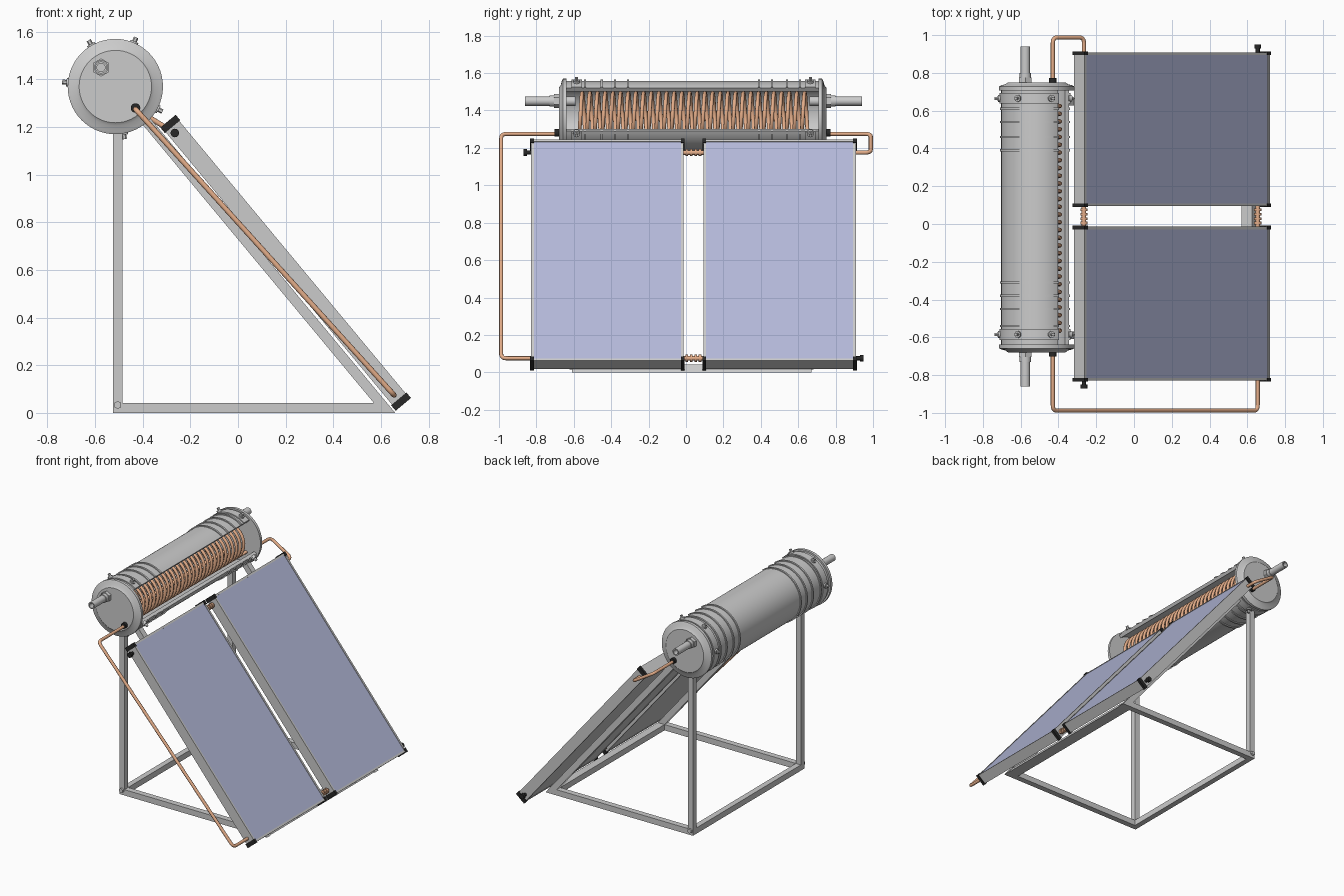
import bpy, bmesh
from math import sin, cos, radians, pi
from mathutils import Vector

if "Cube" in bpy.data.objects:
    bpy.data.objects.remove(bpy.data.objects["Cube"])


def material(name, rgb):
    m = bpy.data.materials.new(name)
    m.diffuse_color = (*rgb, 1)
    m.use_nodes = True
    m.node_tree.nodes["Principled BSDF"].inputs["Base Color"].default_value = m.diffuse_color
    return m


COPPER = material("copper", (0.78, 0.42, 0.25))
BLACK = material("black_rubber", (0.02, 0.02, 0.02))
GLASS = material("blue_glass", (0.46, 0.49, 0.70))
CX, CZ = -0.515, 1.37          # tank axis runs along y
Y0, Y1 = -0.65, 0.72           # tank shell ends
CUT = (53, 335)                # shell angles left around the cutaway


def finish(bm, name, mat=None):
    bmesh.ops.remove_doubles(bm, verts=bm.verts, dist=1e-5)
    bmesh.ops.recalc_face_normals(bm, faces=bm.faces)
    me = bpy.data.meshes.new(name)
    bm.to_mesh(me)
    bm.free()
    me.shade_smooth()
    me.set_sharp_from_angle(angle=radians(32))
    if mat:
        me.materials.append(mat)
    ob = bpy.data.objects.new(name, me)
    bpy.context.collection.objects.link(ob)
    return ob


def prism(name, pts, y0, y1, mat=None):
    """xz polygon extruded along y"""
    bm = bmesh.new()
    a = [bm.verts.new((x, y0, z)) for x, z in pts]
    b = [bm.verts.new((x, y1, z)) for x, z in pts]
    bm.faces.new(a)
    bm.faces.new(b)
    for i in range(len(a)):
        j = (i + 1) % len(a)
        bm.faces.new((a[i], a[j], b[j], b[i]))
    return finish(bm, name, mat)


def revolve(name, prof, arc=(0, 360), c=(CX, CZ), steps=56, mat=None):
    """(radius, y) closed profile swept around an axis parallel to y"""
    bm = bmesh.new()
    rows = []
    for i in range(steps + 1):
        a = radians(arc[0] + (arc[1] - arc[0]) * i / steps)
        rows.append([bm.verts.new((c[0] + r * cos(a), y, c[1] + r * sin(a))) for r, y in prof])
    n = len(prof)
    for p, q in zip(rows, rows[1:]):
        for k in range(n):
            m = (k + 1) % n
            if prof[k][0] or prof[m][0]:
                bm.faces.new((p[k], p[m], q[m], q[k]))
    if arc[1] - arc[0] < 360:
        bm.faces.new(rows[0])
        bm.faces.new(rows[-1])
    return finish(bm, name, mat)


def ring(name, r0, r1, y0, y1, **kw):
    return revolve(name, [(r0, y0), (r1, y0), (r1, y1), (r0, y1)], **kw)


def rod(name, p, q, r, n=16, mat=None):
    p, q = Vector(p), Vector(q)
    bm = bmesh.new()
    bmesh.ops.create_cone(bm, cap_ends=True, segments=n, radius1=r, radius2=r, depth=(q - p).length)
    rot = (q - p).to_track_quat('Z', 'Y').to_matrix().to_4x4()
    bm.transform(rot)
    bmesh.ops.translate(bm, verts=bm.verts, vec=(p + q) / 2)
    return finish(bm, name, mat)


def tube(name, pts, r, mat, fillet=0.0):
    """round pipe along a path, corners optionally rounded"""
    pts = [Vector(p) for p in pts]
    path = [pts[0]]
    for a, b, c in zip(pts, pts[1:], pts[2:]):
        if fillet:
            s, e = b + (a - b).normalized() * fillet, b + (c - b).normalized() * fillet
            path += [s * (1 - t) ** 2 + b * 2 * t * (1 - t) + e * t * t for t in (0, .2, .4, .6, .8, 1)]
        else:
            path.append(b)
    path.append(pts[-1])
    cu = bpy.data.curves.new(name, 'CURVE')
    cu.dimensions = '3D'
    cu.bevel_depth, cu.bevel_resolution, cu.use_fill_caps = r, 3, True
    sp = cu.splines.new('POLY')
    sp.points.add(len(path) - 1)
    for pt, co in zip(sp.points, path):
        pt.co = (*co, 1)
    sp.use_smooth = True
    cu.materials.append(mat)
    ob = bpy.data.objects.new(name, cu)
    bpy.context.collection.objects.link(ob)


# tank shell with cutaway, ribs and clamp bands
ring("tank_shell", 0.165, 0.188, Y0, Y1, arc=CUT)
for y in (-0.54, -0.45, -0.38, -0.31, 0.39, 0.46, 0.54, 0.61):
    ring("tank_rib", 0.18, 0.195, y - 0.006, y + 0.006, arc=CUT)
for y in (-0.585, 0.665):
    ring("clamp_band", 0.18, 0.196, y - 0.028, y + 0.028, arc=CUT)
    for deg in (67, 120, 175, 280, 332):
        d = Vector((cos(radians(deg)), 0, sin(radians(deg))))
        o = Vector((CX, y, CZ))
        rod("clamp_lug", o + d * 0.185, o + d * 0.206, 0.018)
        rod("clamp_bolt", o + d * 0.2, o + d * 0.224, 0.01, 6)

# tank ends with water pipes, nuts and copper port seals
for y, s, tip in ((Y0, -1, -0.86), (Y1, 1, 0.94)):
    revolve("tank_end", [(0, y + s * 0.03), (0.152, y + s * 0.03), (0.165, y + s * 0.02),
                         (0.188, y + s * 0.014), (0.2, y + s * 0.008), (0.2, y - s * 0.012),
                         (0.188, y - s * 0.012), (0, y - s * 0.012)])
    pc = (-0.575, 1.45)
    ring("water_pipe", 0.017, 0.025, y - s * 0.06, tip, c=pc, steps=24)
    rod("pipe_nut", (pc[0], y + s * 0.025, pc[1]), (pc[0], y + s * 0.055, pc[1]), 0.038, 6)
    rod("pipe_collar", (pc[0], y + s * 0.05, pc[1]), (pc[0], y + s * 0.08, pc[1]), 0.03, 20)
    rod("port_seal", (-0.43, y + s * 0.02, 1.28), (-0.43, y + s * 0.052, 1.28), 0.02, 20, BLACK)

# heat exchanger coil
TURNS, SEG, R = 30, 28, 0.124
coil = [(-0.43, Y0, 1.28)]
for i in range(TURNS * SEG + 1):
    a = radians(-46.6) + 2 * pi * i / SEG
    coil.append((CX + R * cos(a), -0.57 + 1.23 * i / (TURNS * SEG), CZ + R * sin(a)))
coil.append((-0.43, Y1, 1.28))
tube("heat_coil", coil, 0.0105, COPPER)

# copper lines between tank and collectors
TOP, BOT = (-0.265, 1.175), (0.655, 0.075)
tube("cold_line", [(-0.43, -0.66, 1.275), (-0.43, -0.988, 1.275),
                   (BOT[0], -0.988, BOT[1]), (BOT[0], -0.8, BOT[1])], 0.011, COPPER, 0.03)
tube("hot_line", [(-0.43, 0.73, 1.275), (-0.43, 0.988, 1.275),
                  (TOP[0], 0.988, TOP[1]), (TOP[0], 0.88, TOP[1])], 0.011, COPPER, 0.03)

# collector frame of reference: s down the slope, t outward
U, N = Vector((0.639, -0.769)), Vector((0.769, 0.639))
ORIGIN, LEN = Vector((-0.29, 1.22)), 1.534


def slab(name, s0, s1, t0, t1, y0, y1, mat=None):
    pts = [ORIGIN + U * s + N * t for s, t in ((s0, t0), (s1, t0), (s1, t1), (s0, t1))]
    return prism(name, pts, y0, y1, mat)


# two solar collectors
for y0, y1 in ((-0.828, -0.014), (0.094, 0.908)):
    w, h = 0.014, 0.037
    for a, b in ((y0, y0 + w), (y1 - w, y1)):
        slab("collector_side_rail", 0, LEN, -h, h, a, b)
    for a, b in ((0, w), (LEN - w, LEN)):
        slab("collector_end_rail", a, b, -h, h, y0 + w, y1 - w)
    slab("collector_back", w, LEN - w, -0.034, -0.026, y0 + w, y1 - w)
    slab("collector_glass", w, LEN - w, 0.026, 0.034, y0 + w, y1 - w, GLASS)
    for a, b in ((-0.006, 0.024), (LEN - 0.024, LEN + 0.006)):
        for c, d in ((y0 - 0.005, y0 + 0.014), (y1 - 0.014, y1 + 0.005)):
            slab("corner_cap", a, b, -0.042, 0.042, c, d, BLACK)

# couplings between collectors, and blanking plugs on the unused ports
for x, z in (TOP, BOT):
    rod("coupling", (x, -0.03, z), (x, 0.11, z), 0.012, 20, COPPER)
    for y in (0.005, 0.028, 0.052, 0.075):
        rod("coupling_ring", (x, y - 0.007, z), (x, y + 0.007, z), 0.019, 20, COPPER)
for (x, z), y, s in ((TOP, -0.828, -1), (BOT, 0.908, 1)):
    rod("plug_stub", (x, y - s * 0.02, z), (x, y + s * 0.03, z), 0.011, 16, BLACK)
    rod("blanking_plug", (x, y + s * 0.022, z), (x, y + s * 0.042, z), 0.018, 20, BLACK)

# stand: two side frames joined by two cross bars
B = 0.042
for y, s in ((-0.589, -1), (0.649, 1)):
    a, b = y - 0.021, y + 0.021
    prism("rear_leg", [(-0.525, 0), (-0.485, 0), (-0.485, 1.19), (-0.525, 1.19)], a, b)
    prism("base_bar", [(-0.485, 0), (0.66, 0), (0.6, B), (-0.485, B)], a, b)
    prism("sloping_bar", [(0.66, 0), (-0.375, 1.245), (-0.41, 1.222), (0.57, B)], a, b)
    rod("frame_bolt", (-0.505, y, 0.033), (-0.505, y + s * 0.034, 0.033), 0.017, 6)
prism("rear_cross_bar", [(-0.525, 0), (-0.485, 0), (-0.485, B), (-0.525, B)], -0.568, 0.628)
prism("front_cross_bar", [(0.57, 0), (0.655, 0), (0.625, B), (0.57, B)], -0.568, 0.628)
